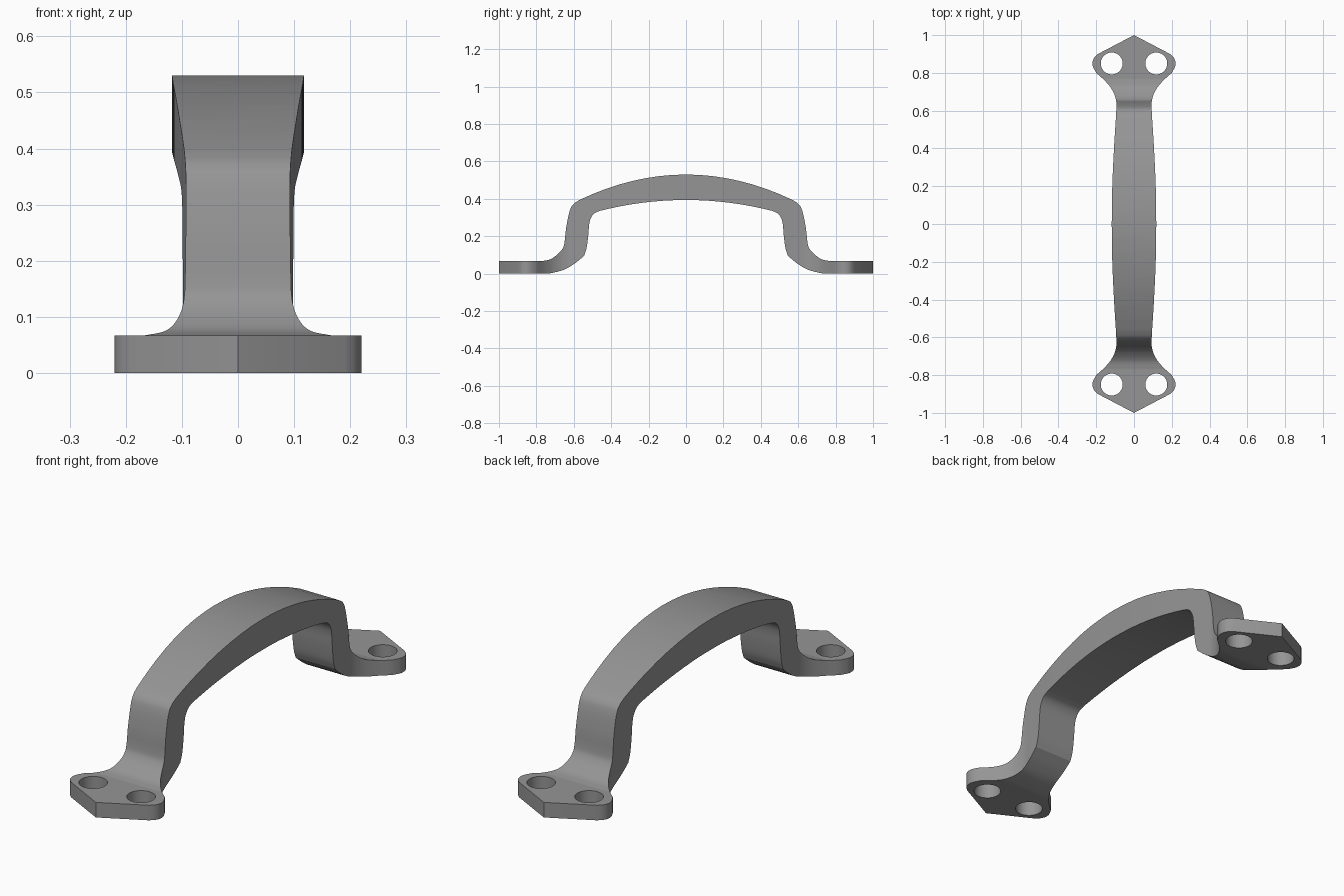
import bpy, bmesh, math
from mathutils import Vector

if "Cube" in bpy.data.objects:
    bpy.data.objects.remove(bpy.data.objects["Cube"])


def spline(pts, n=5):
    """Smooth curve through the given 2D points."""
    p = [Vector(q) for q in pts]
    p = [2 * p[0] - p[1]] + p + [2 * p[-1] - p[-2]]
    out = []
    for i in range(1, len(p) - 2):
        a, b, c, d = p[i - 1:i + 3]
        for k in range(n):
            t = k / n
            out.append(0.5 * (2 * b + (c - a) * t + (2 * a - 5 * b + 4 * c - d) * t**2
                              + (3 * b - a - 3 * c + d) * t**3))
    return out + [p[-2]]


def prism(name, pts, offset):
    """Closed solid from a loop of 3D points, swept symmetrically along +-offset."""
    bm = bmesh.new()
    off = Vector(offset)
    face = bm.faces.new([bm.verts.new(Vector(p) - off) for p in pts])
    ext = bmesh.ops.extrude_face_region(bm, geom=[face])
    moved = [g for g in ext["geom"] if isinstance(g, bmesh.types.BMVert)]
    bmesh.ops.translate(bm, verts=moved, vec=2 * off)
    bmesh.ops.recalc_face_normals(bm, faces=bm.faces)
    mesh = bpy.data.meshes.new(name)
    bm.to_mesh(mesh)
    bm.free()
    obj = bpy.data.objects.new(name, mesh)
    bpy.context.collection.objects.link(obj)
    return obj


def boolean(obj, cutter, op):
    cutter.hide_render = True
    mod = obj.modifiers.new(op, 'BOOLEAN')
    mod.operation, mod.solver, mod.object = op, 'EXACT', cutter
    bpy.context.view_layer.objects.active = obj
    bpy.ops.object.modifier_apply(modifier=mod.name)
    bpy.data.objects.remove(cutter)


# Side profile (y, z): arched grip, leg and foot
def grip_arc(z_mid, y_end, z_end):
    return [(y_end * i / 8, z_mid - (z_mid - z_end) * (i / 8)**2) for i in range(8)]


outer = grip_arc(0.53, 0.57, 0.394) + spline(
    [(0.57, 0.394), (0.602, 0.372), (0.622, 0.335), (0.64, 0.25), (0.65, 0.165),
     (0.66, 0.134), (0.685, 0.105), (0.725, 0.077), (0.77, 0.067)])
inner = grip_arc(0.394, 0.46, 0.336) + spline(
    [(0.46, 0.336), (0.49, 0.322), (0.509, 0.296), (0.518, 0.26), (0.523, 0.2), (0.532, 0.135),
     (0.545, 0.095)]) + spline([(0.545, 0.095), (0.595, 0.054), (0.65, 0.022), (0.72, 0.003), (0.76, 0)])[1:]
half = [tuple(p) for p in outer] + [(1, 0.067), (1, 0)] + [tuple(p) for p in reversed(inner)]
profile = half + [(-y, z) for y, z in reversed(half) if y > 1e-6]
handle = prism("pull_handle", [(0, y, z) for y, z in profile], (0.3, 0, 0))

# Plan outline (x, y): slightly bulged grip flaring into pointed feet
side = spline([(0.118, 0), (0.115, 0.2), (0.106, 0.4), (0.095, 0.58), (0.0935, 0.645), (0.11, 0.7),
               (0.148, 0.752), (0.2, 0.8)])
corner = [(0.165 + 0.055 * math.cos(a), 0.85 + 0.055 * math.sin(a))
          for a in (math.radians(-35 + 10 * i) for i in range(10))]
quarter = [tuple(p) for p in side] + corner + [(0.191, 0.9), (0, 1)]
right = [(x, -y) for x, y in reversed(quarter)] + quarter[1:]
outline = right + [(-x, y) for x, y in reversed(right[1:-1])]
plan = prism("plan_cutter", [(x, y, 0.3) for x, y in outline], (0, 0, 0.5))
boolean(handle, plan, 'INTERSECT')

# Two screw holes through each foot
for sx in (-1, 1):
    for sy in (-1, 1):
        bpy.ops.mesh.primitive_cylinder_add(vertices=40, radius=0.058, depth=0.4,
                                            location=(sx * 0.118, sy * 0.85, 0))
        boolean(handle, bpy.context.object, 'DIFFERENCE')

bpy.ops.object.select_all(action='DESELECT')
handle.select_set(True)
bpy.context.view_layer.objects.active = handle
bpy.ops.object.shade_smooth_by_angle(angle=math.radians(30))

# Dark metal
metal = bpy.data.materials.new("dark_metal")
metal.diffuse_color = (0.3, 0.3, 0.3, 1)
metal.use_nodes = True
metal.node_tree.nodes["Principled BSDF"].inputs["Base Color"].default_value = metal.diffuse_color
handle.data.materials.clear()
handle.data.materials.append(metal)
